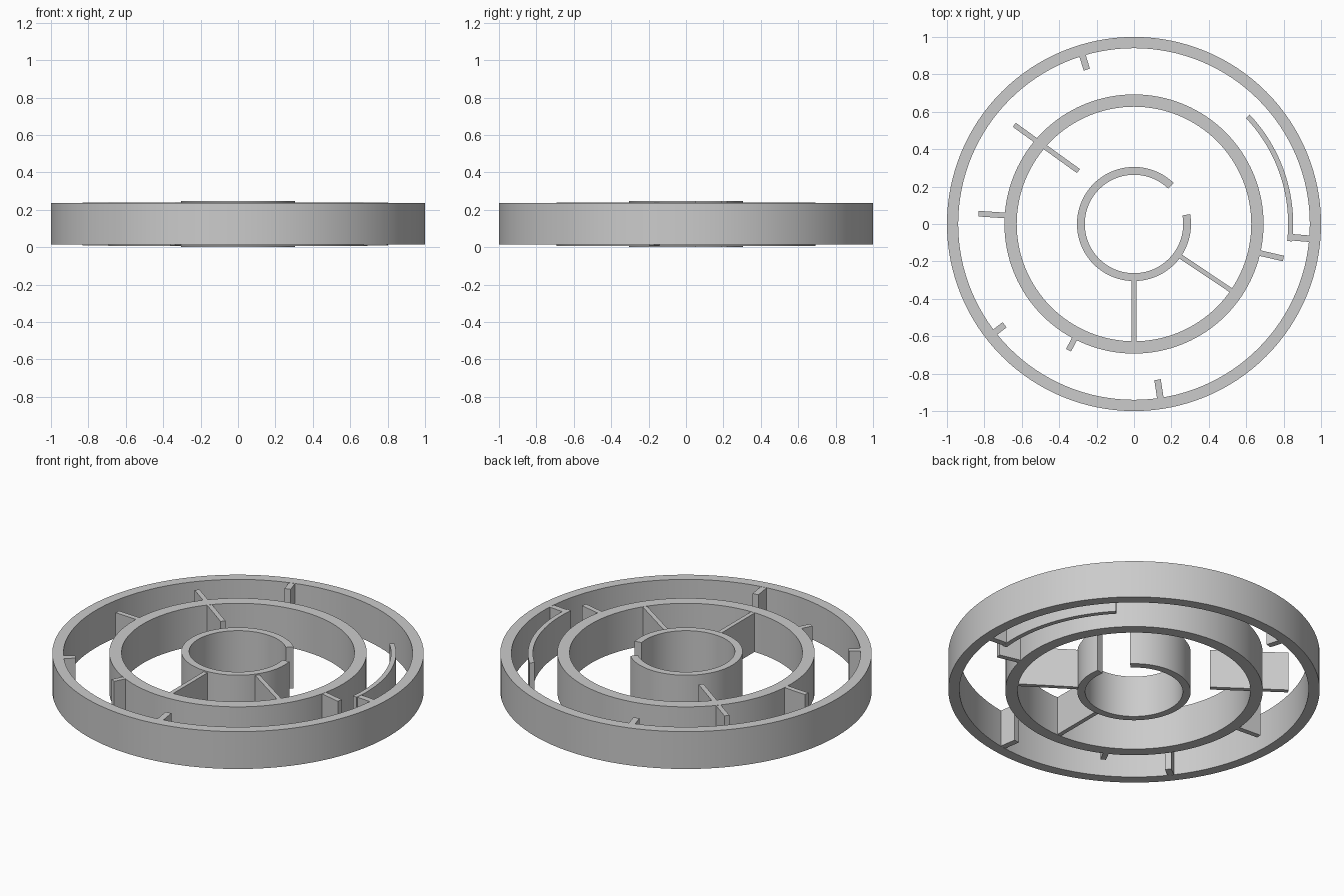
import bpy, bmesh
from math import cos, sin, radians

if "Cube" in bpy.data.objects:
    bpy.data.objects.remove(bpy.data.objects["Cube"])

INNER_Z = (0.0, 0.247)
MIDDLE_Z = (0.007, 0.24)
OUTER_Z = (0.014, 0.236)


def add_object(name, bm):
    bmesh.ops.recalc_face_normals(bm, faces=bm.faces)
    mesh = bpy.data.meshes.new(name)
    bm.to_mesh(mesh)
    bm.free()
    obj = bpy.data.objects.new(name, mesh)
    bpy.context.collection.objects.link(obj)
    bpy.context.view_layer.objects.active = obj
    obj.select_set(True)
    bpy.ops.object.shade_smooth_by_angle(angle=radians(30))
    obj.select_set(False)
    return obj


def ring(name, r_in, r_out, z, start=0, end=360, steps=128):
    """Rectangular section swept about z; closed when it spans 360 degrees."""
    bm = bmesh.new()
    closed = end - start == 360
    sections = []
    for i in range(steps if closed else steps + 1):
        a = radians(start + (end - start) * i / steps)
        sections.append([bm.verts.new((r * cos(a), r * sin(a), h))
                         for r, h in ((r_in, z[0]), (r_out, z[0]), (r_out, z[1]), (r_in, z[1]))])
    pairs = list(zip(sections, sections[1:]))
    if closed:
        pairs.append((sections[-1], sections[0]))
    for s, t in pairs:
        for k in range(4):
            bm.faces.new((s[k], s[k - 1], t[k - 1], t[k]))
    if not closed:
        bm.faces.new(sections[0])
        bm.faces.new(sections[-1])
    return add_object(name, bm)


def wall(name, p, q, width, z):
    """Upright plate between two plan points, tucked just inside the ring height."""
    dx, dy = q[0] - p[0], q[1] - p[1]
    k = width / 2 / (dx * dx + dy * dy) ** 0.5
    nx, ny = -dy * k, dx * k
    bm = bmesh.new()
    base = bm.faces.new([bm.verts.new((x, y, z[0] + 0.001)) for x, y in (
        (p[0] + nx, p[1] + ny), (p[0] - nx, p[1] - ny),
        (q[0] - nx, q[1] - ny), (q[0] + nx, q[1] + ny))])
    new = bmesh.ops.extrude_face_region(bm, geom=[base], use_keep_orig=True)["geom"]
    for v in new:
        if isinstance(v, bmesh.types.BMVert):
            v.co.z = z[1] - 0.001
    return add_object(name, bm)


def fin(name, angle, r0, r1, width, z):
    c, s = cos(radians(angle)), sin(radians(angle))
    return wall(name, (r0 * c, r0 * s), (r1 * c, r1 * s), width, z)


# Concentric rings, the inner one open at the upper right
ring("outer_ring", 0.94, 1.0, OUTER_Z)
ring("middle_ring", 0.627, 0.693, MIDDLE_Z)
ring("inner_open_ring", 0.263, 0.305, INNER_Z, 46, 370)

# Thin arc between the outer and middle rings
ring("guide_arc", 0.824, 0.851, OUTER_Z, -6.3, 43.4, 40)

# Short fins pointing inward from the outer ring
for i, (a, r) in enumerate(((107, 0.863), (217.9, 0.877), (278.6, 0.842), (-4.8, 0.84))):
    fin(f"outer_fin_{i + 1}", a, r, 0.955, 0.035, OUTER_Z)

# Short fins pointing outward from the middle ring
for i, (a, r) in enumerate(((176.2, 0.833), (-13, 0.82), (242.6, 0.76))):
    fin(f"middle_fin_{i + 1}", a, 0.66, r, 0.03, MIDDLE_Z)

# Plate crossing the middle ring
wall("crossing_plate", (-0.64, 0.53), (-0.297, 0.283), 0.027, MIDDLE_Z)

# Spokes joining the inner and middle rings
wall("front_spoke", (0, -0.285), (0, -0.645), 0.025, MIDDLE_Z)
wall("right_spoke", (0.24, -0.168), (0.53, -0.362), 0.025, MIDDLE_Z)
